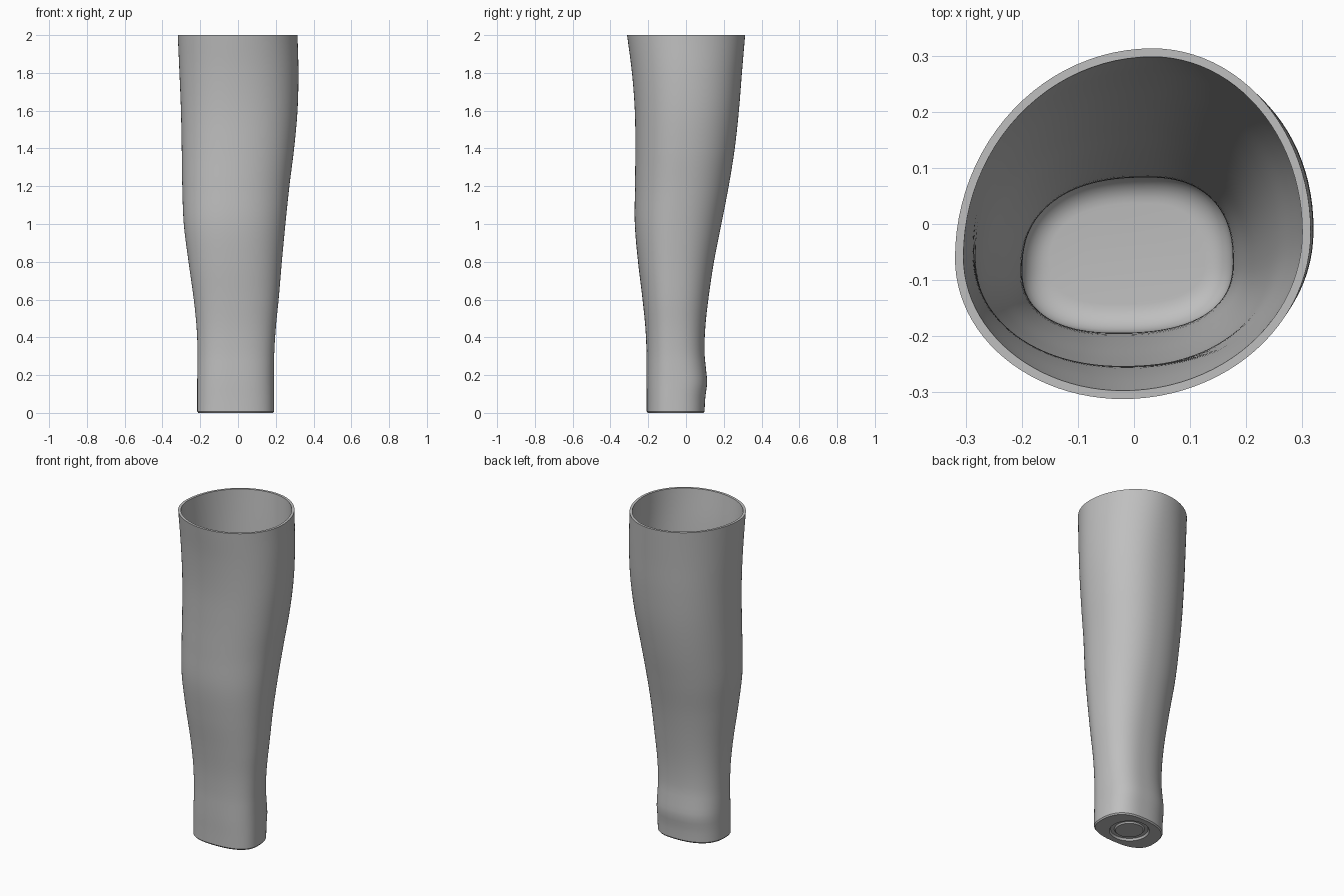
import bpy, bmesh
from math import sin, cos, pi, copysign

cube = bpy.data.objects.get("Cube")
if cube:
    bpy.data.objects.remove(cube)

SIDES = 96
WALL = 0.015

# Outline by height: z, x min, x max, y min, y max, corner power (1 = elliptical)
PROFILE = [
    (0.00, -.216, .191, -.208, .098, .80),
    (0.08, -.216, .191, -.208, .102, .80),
    (0.16, -.216, .191, -.209, .112, .80),
    (0.23, -.215, .191, -.209, .106, .82),
    (0.32, -.214, .192, -.209, .098, .84),
    (0.45, -.219, .200, -.215, .102, .86),
    (0.60, -.234, .215, -.230, .118, .88),
    (0.80, -.262, .232, -.254, .148, .90),
    (1.00, -.287, .251, -.271, .187, .91),
    (1.20, -.295, .272, -.270, .226, .92),
    (1.40, -.298, .297, -.268, .258, .92),
    (1.60, -.302, .315, -.271, .280, .93),
    (1.80, -.310, .320, -.286, .296, .96),
    (2.00, -.319, .315, -.312, .313, 1.0),
]


def section_at(z):
    """Smooth interpolation of the outline at height z."""
    i = max(k for k in range(len(PROFILE) - 1) if PROFILE[k][0] <= z)
    rows = [PROFILE[min(max(i + k, 0), len(PROFILE) - 1)] for k in (-1, 0, 1, 2)]
    p0, p1, p2, p3 = rows
    h = p2[0] - p1[0]
    t = (z - p1[0]) / h
    result = []
    for a, b, c, d in list(zip(p0, p1, p2, p3))[1:]:
        m1 = (c - a) / (p2[0] - p0[0]) * h
        m2 = (d - b) / (p3[0] - p1[0]) * h
        result.append(b + m1 * t + (3 * (c - b) - 2 * m1 - m2) * t ** 2
                      + (2 * (b - c) + m1 + m2) * t ** 3)
    return result


def outline(z, inset=0.0, level=None):
    """Lopsided rounded ring; each quadrant bends about its own extremes."""
    x0, x1, y0, y1, power = section_at(z)
    x0, x1, y0, y1 = x0 + inset, x1 - inset, y0 + inset, y1 - inset
    cx, cy = (x0 + x1) / 2, (y0 + y1) / 2
    x_back, x_front = cx + .035, cx - .018
    y_right, y_left = cy - .015, cy - .06 * (y1 - y0) / .6
    ring = []
    for k in range(SIDES):
        a = 2 * pi * k / SIDES
        c, s = cos(a), sin(a)
        u = copysign(abs(c) ** power, c)
        v = copysign(abs(s) ** power, s)
        # blend the centre lines between neighbouring extremes
        xm = x_back if s >= 0 else x_front
        ym = y_right if c >= 0 else y_left
        x = xm + u * ((x1 - xm) if c >= 0 else (xm - x0))
        y = ym + v * ((y1 - ym) if s >= 0 else (ym - y0))
        ring.append((x, y, z if level is None else level))
    return ring


def circle(radius, z):
    return [(-.012 + radius * cos(2 * pi * k / SIDES),
             -.055 + radius * sin(2 * pi * k / SIDES), z) for k in range(SIDES)]


# Underside with a round groove, outer wall, rim, inner wall and rounded floor
rings = [circle(.078, .004), circle(.085, .012), circle(.105, .012),
         circle(.112, 0), outline(0, .006), outline(.008)]
steps = 64
heights = [.03 + 1.97 * k / steps for k in range(steps + 1)]
rings += [outline(z) for z in heights]
rings += [outline(z, WALL) for z in reversed(heights) if z > .1]
FLOOR, ROUND = .03, .05
for k in range(1, 8):
    a = pi / 2 * k / 7
    rings.append(outline(.08, WALL + ROUND * (1 - cos(a)), FLOOR + ROUND * (1 - sin(a))))

bm = bmesh.new()
loops = [[bm.verts.new(p) for p in ring] for ring in rings]
for low, high in zip(loops, loops[1:]):
    for k in range(SIDES):
        n = (k + 1) % SIDES
        bm.faces.new((low[k], low[n], high[n], high[k]))
bm.faces.new(loops[0][::-1])
bm.faces.new(loops[-1])
mesh = bpy.data.meshes.new("leg_shell")
bm.to_mesh(mesh)
bm.free()

shell = bpy.data.objects.new("leg_shell", mesh)
bpy.context.collection.objects.link(shell)

# Plain grey material
grey = bpy.data.materials.new("plain grey")
grey.use_nodes = True
colour = (.52, .52, .52, 1)
grey.diffuse_color = colour
grey.node_tree.nodes["Principled BSDF"].inputs["Base Color"].default_value = colour
mesh.materials.append(grey)

# Smooth walls, crisp rim and groove
bpy.ops.object.select_all(action='DESELECT')
shell.select_set(True)
bpy.context.view_layer.objects.active = shell
bpy.ops.object.shade_smooth_by_angle(angle=pi / 6)
